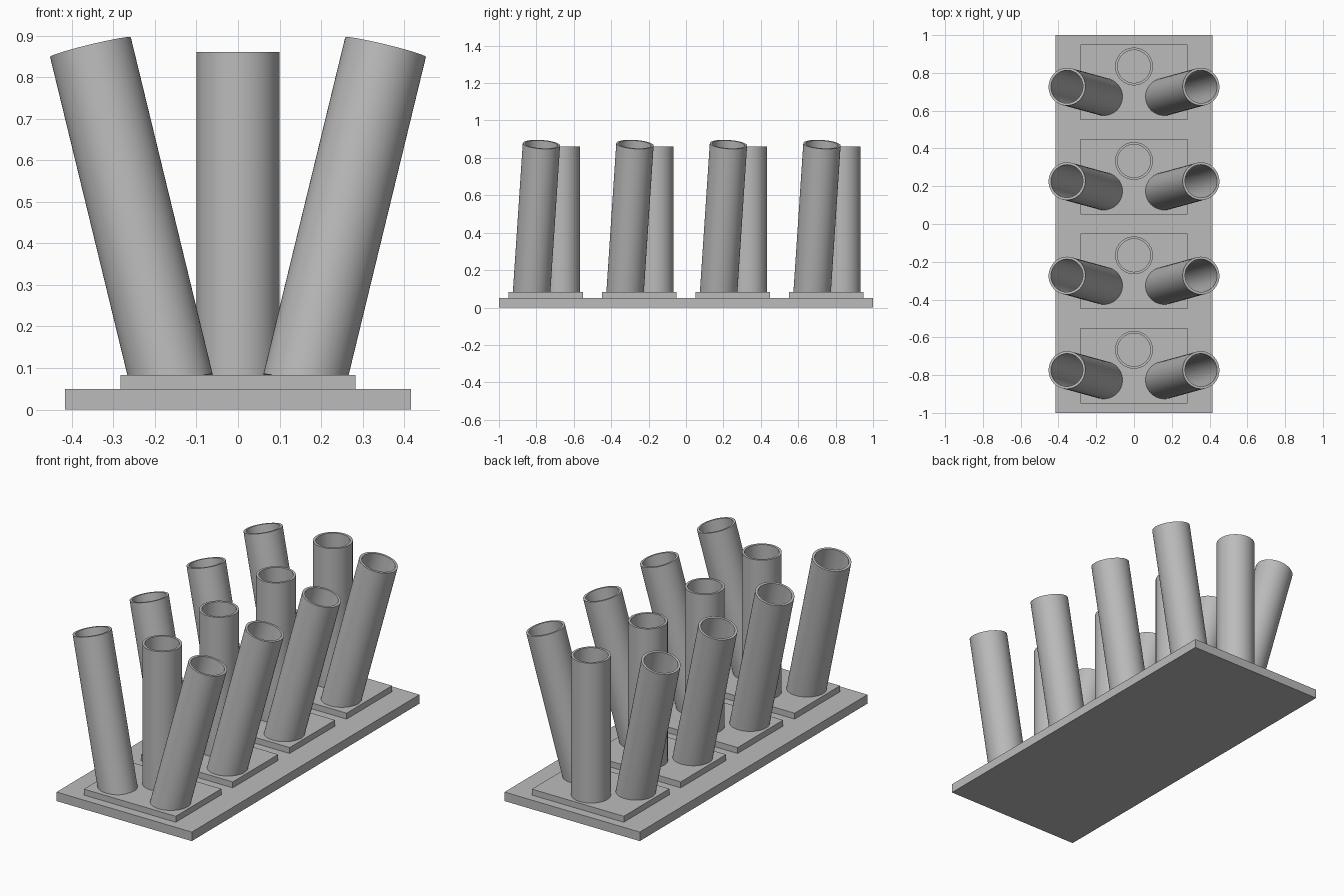
import bpy
import bmesh
from mathutils import Matrix, Vector

if "Cube" in bpy.data.objects:
    bpy.data.objects.remove(bpy.data.objects["Cube"], do_unlink=True)

GREY = (0.5, 0.5, 0.5, 1.0)
grey = bpy.data.materials.new("plain_grey")
grey.use_nodes = True
grey.diffuse_color = GREY
grey.node_tree.nodes["Principled BSDF"].inputs["Base Color"].default_value = GREY


def add_object(name, bm):
    bmesh.ops.recalc_face_normals(bm, faces=bm.faces)
    mesh = bpy.data.meshes.new(name)
    bm.to_mesh(mesh)
    bm.free()
    mesh.materials.append(grey)
    obj = bpy.data.objects.new(name, mesh)
    bpy.context.collection.objects.link(obj)
    return obj


def slab(name, centre, size):
    bm = bmesh.new()
    bmesh.ops.create_cube(bm, size=1, matrix=Matrix.Translation(centre) @ Matrix.Diagonal((*size, 1)))
    return add_object(name, bm)


def tube(name, bottom, top, outer=0.1, inner=0.087, sides=64):
    """Open pipe: a wall rectangle spun around the line from bottom to top."""
    axis = Vector(top) - Vector(bottom)
    length = axis.length
    bm = bmesh.new()
    wall = [bm.verts.new((r, 0, z)) for r, z in
            ((inner, 0), (outer, 0), (outer, length), (inner, length))]
    edges = [bm.edges.new((wall[i - 1], wall[i])) for i in range(4)]
    bmesh.ops.spin(bm, geom=wall + edges, cent=(0, 0, 0), axis=(0, 0, 1),
                   angle=6.2831853, steps=sides)
    bmesh.ops.remove_doubles(bm, verts=bm.verts, dist=0.0001)
    bm.transform(Matrix.Translation(bottom) @ axis.to_track_quat("Z", "Y").to_matrix().to_4x4())
    obj = add_object(name, bm)
    bpy.ops.object.select_all(action="DESELECT")
    obj.select_set(True)
    bpy.context.view_layer.objects.active = obj
    bpy.ops.object.shade_smooth_by_angle(angle=0.6)
    return obj


# Long base board
slab("base_board", (0, 0, 0.025), (0.832, 2, 0.05))

# Four mounts, each with one upright tube and two splayed tubes
for i in range(4):
    y = -0.75 + 0.5 * i
    n = i + 1
    slab(f"mount_plate_{n}", (0, y, 0.0665), (0.565, 0.4, 0.033))
    tube(f"upright_tube_{n}", (0, y + 0.084, 0.027), (0, y + 0.084, 0.86))
    for side, s in (("left", 1), ("right", -1)):
        tube(f"{side}_splayed_tube_{n}", (s * 0.158, y - 0.077, 0.061), (s * 0.355, y - 0.023, 0.872))
